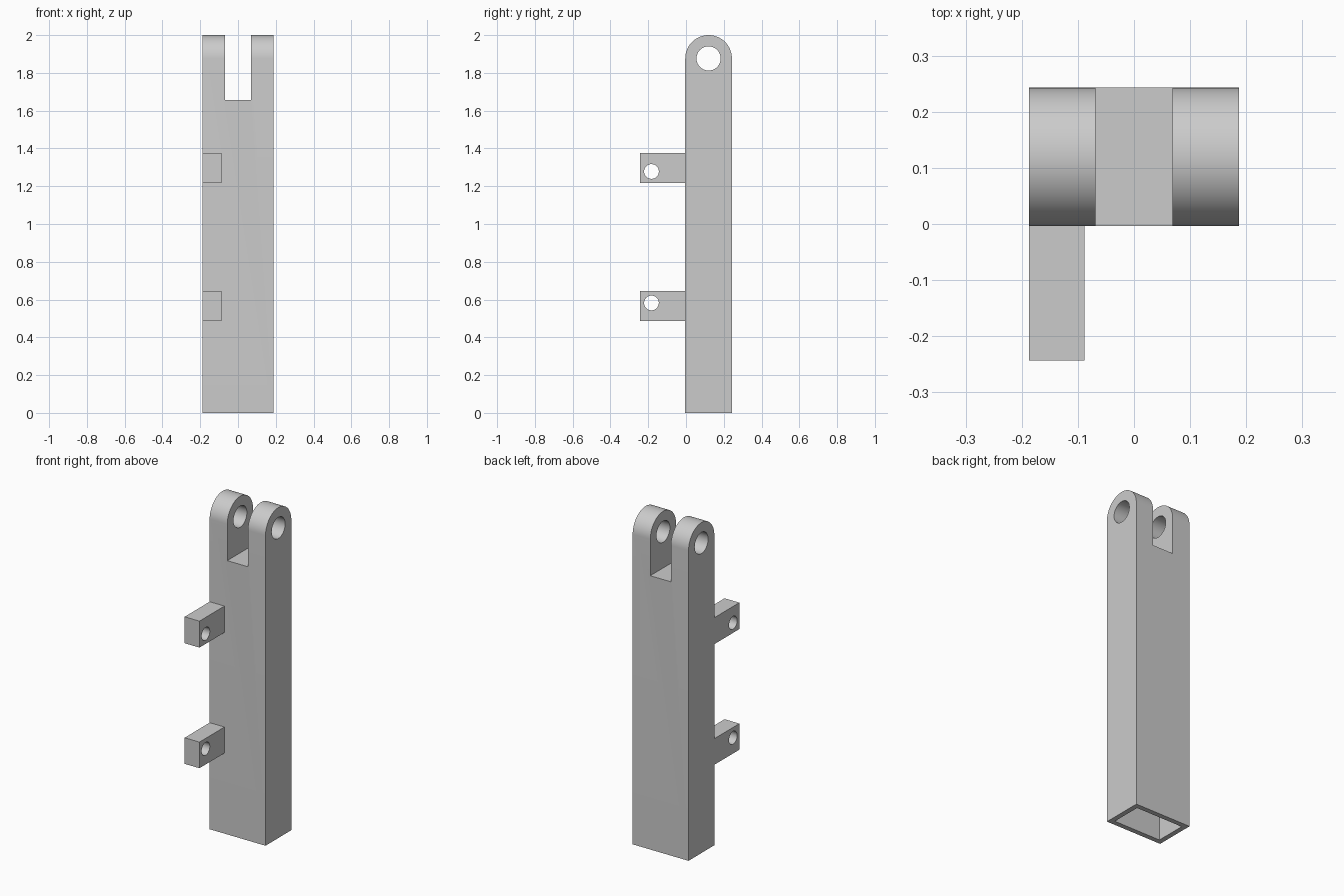
import bpy, bmesh, math
from mathutils import Matrix

if "Cube" in bpy.data.objects:
    bpy.data.objects.remove(bpy.data.objects["Cube"], do_unlink=True)

HALF_W = 0.187
Y_FRONT, Y_BACK = -0.004, 0.243
RADIUS = (Y_BACK - Y_FRONT) / 2
Y_MID = (Y_FRONT + Y_BACK) / 2
Z_PIN = 2 - RADIUS
WALL = 0.03

grey = bpy.data.materials.new("plain grey")
grey.use_nodes = True
grey.diffuse_color = (0.6, 0.6, 0.6, 1)
grey.node_tree.nodes["Principled BSDF"].inputs["Base Color"].default_value = (0.6, 0.6, 0.6, 1)


def make_object(name, bm):
    bmesh.ops.recalc_face_normals(bm, faces=bm.faces)
    mesh = bpy.data.meshes.new(name)
    bm.to_mesh(mesh)
    bm.free()
    mesh.materials.append(grey)
    obj = bpy.data.objects.new(name, mesh)
    bpy.context.collection.objects.link(obj)
    return obj


def prism(name, outline, x0, x1):
    """Extrude a (y, z) outline along x."""
    bm = bmesh.new()
    face = bm.faces.new([bm.verts.new((x0, y, z)) for y, z in outline])
    ext = bmesh.ops.extrude_face_region(bm, geom=[face])["geom"]
    verts = [v for v in ext if isinstance(v, bmesh.types.BMVert)]
    bmesh.ops.translate(bm, verts=verts, vec=(x1 - x0, 0, 0))
    return make_object(name, bm)


def box(name, x0, x1, y0, y1, z0, z1):
    return prism(name, [(y0, z0), (y1, z0), (y1, z1), (y0, z1)], x0, x1)


def pin(name, y, z, radius):
    """Cylinder along x, used to drill holes."""
    bm = bmesh.new()
    bmesh.ops.create_cone(bm, cap_ends=True, segments=48, radius1=radius, radius2=radius,
                          depth=1, matrix=Matrix.Translation((0, y, z)) @ Matrix.Rotation(math.pi / 2, 4, "Y"))
    return make_object(name, bm)


def cut(obj, cutter):
    cutter.hide_render = True
    mod = obj.modifiers.new("cut", "BOOLEAN")
    mod.operation = "DIFFERENCE"
    mod.solver = "EXACT"
    mod.object = cutter
    bpy.context.view_layer.objects.active = obj
    bpy.ops.object.modifier_apply(modifier=mod.name)
    bpy.data.objects.remove(cutter, do_unlink=True)


def smooth(obj):
    bpy.ops.object.select_all(action="DESELECT")
    obj.select_set(True)
    bpy.context.view_layer.objects.active = obj
    bpy.ops.object.shade_smooth_by_angle(angle=math.radians(30))


# Rounded-top column, open at the bottom, with a forked and drilled end
steps = 32
arc = [(Y_MID + RADIUS * math.cos(math.pi * i / steps),
        Z_PIN + RADIUS * math.sin(math.pi * i / steps)) for i in range(steps + 1)]
column = prism("forked_column", [(Y_FRONT, 0), (Y_BACK, 0)] + arc, -HALF_W, HALF_W)
cut(column, box("fork_slot_cutter", -0.069, 0.069, -1, 1, 1.657, 3))
cut(column, pin("fork_hole_cutter", Y_MID, Z_PIN, 0.064))
cut(column, box("hollow_cutter", -HALF_W + WALL, HALF_W - WALL,
                Y_FRONT + WALL, Y_BACK - WALL, -1, 1.657 - WALL))
smooth(column)

# Drilled side lugs
for name, z0, z1, z_hole in (("lower_lug", 0.487, 0.645, 0.582), ("upper_lug", 1.217, 1.377, 1.278)):
    lug = box(name, -HALF_W, -0.088, -0.243, Y_FRONT, z0, z1)
    cut(lug, pin("lug_hole_cutter", -0.183, z_hole, 0.039))
    smooth(lug)
